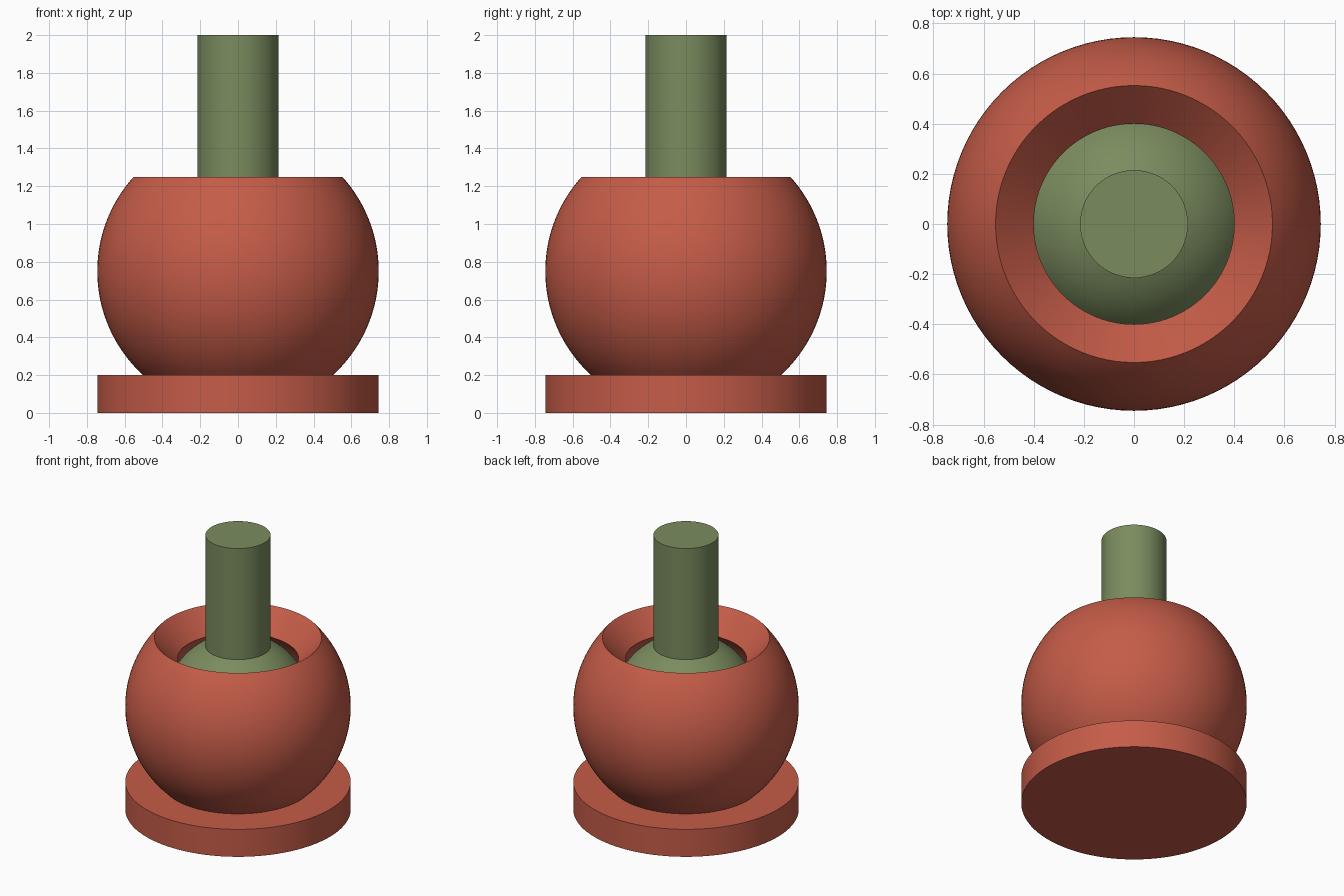
import bpy, bmesh, math

if "Cube" in bpy.data.objects:
    bpy.data.objects.remove(bpy.data.objects["Cube"])

SEG = 96          # sides around the vertical axis
CZ = 0.75         # height of the joint centre
SHELL_R, CAVITY_R, BALL_R, PIN_R = 0.745, 0.53, 0.49, 0.215


def material(name, rgb):
    m = bpy.data.materials.new(name)
    m.diffuse_color = (*rgb, 1)
    m.use_nodes = True
    m.node_tree.nodes["Principled BSDF"].inputs["Base Color"].default_value = m.diffuse_color
    return m


def arc(radius, z0, z1, steps):
    """Points (r, z) on the joint sphere between two heights."""
    a0, a1 = (math.asin(max(-1, min(1, (z - CZ) / radius))) for z in (z0, z1))
    angles = [a0 + (a1 - a0) * i / steps for i in range(steps + 1)]
    return [(max(0, radius * math.cos(a)), CZ + radius * math.sin(a)) for a in angles]


def lathe(name, profile, mat):
    """Spin an (r, z) profile, running from axis to axis, round z."""
    bm = bmesh.new()
    verts = [bm.verts.new((r, 0, z)) for r, z in profile]
    edges = [bm.edges.new(pair) for pair in zip(verts, verts[1:])]
    bmesh.ops.spin(bm, geom=verts + edges, cent=(0, 0, 0), axis=(0, 0, 1),
                   angle=math.tau, steps=SEG, use_duplicate=False)
    bmesh.ops.remove_doubles(bm, verts=bm.verts, dist=1e-5)
    bmesh.ops.recalc_face_normals(bm, faces=bm.faces)
    mesh = bpy.data.meshes.new(name)
    bm.to_mesh(mesh)
    bm.free()
    mesh.materials.append(mat)
    obj = bpy.data.objects.new(name, mesh)
    bpy.context.collection.objects.link(obj)
    bpy.ops.object.select_all(action='DESELECT')
    obj.select_set(True)
    bpy.context.view_layer.objects.active = obj
    bpy.ops.object.shade_smooth_by_angle(angle=math.radians(30))
    return obj


red = material("brick_red", (0.56, 0.107, 0.065))
green = material("olive_green", (0.195, 0.262, 0.113))

# Socket: round foot, truncated outer shell, chamfered mouth, hollow cavity
foot = [(0, 0), (SHELL_R, 0), (SHELL_R, 0.2)]
shell = arc(SHELL_R, 0.2, 1.25, 40)
lip_z = CZ + math.sqrt(CAVITY_R ** 2 - 0.4 ** 2)
cavity = arc(CAVITY_R, lip_z, CZ - CAVITY_R, 36)
lathe("socket", foot + shell + cavity, red)

# Ball stud: ball with an upright pin
pin_z = CZ + math.sqrt(BALL_R ** 2 - PIN_R ** 2)
ball = arc(BALL_R, CZ - BALL_R, pin_z, 40)
lathe("ball_stud", ball + [(PIN_R, 2), (0, 2)], green)
